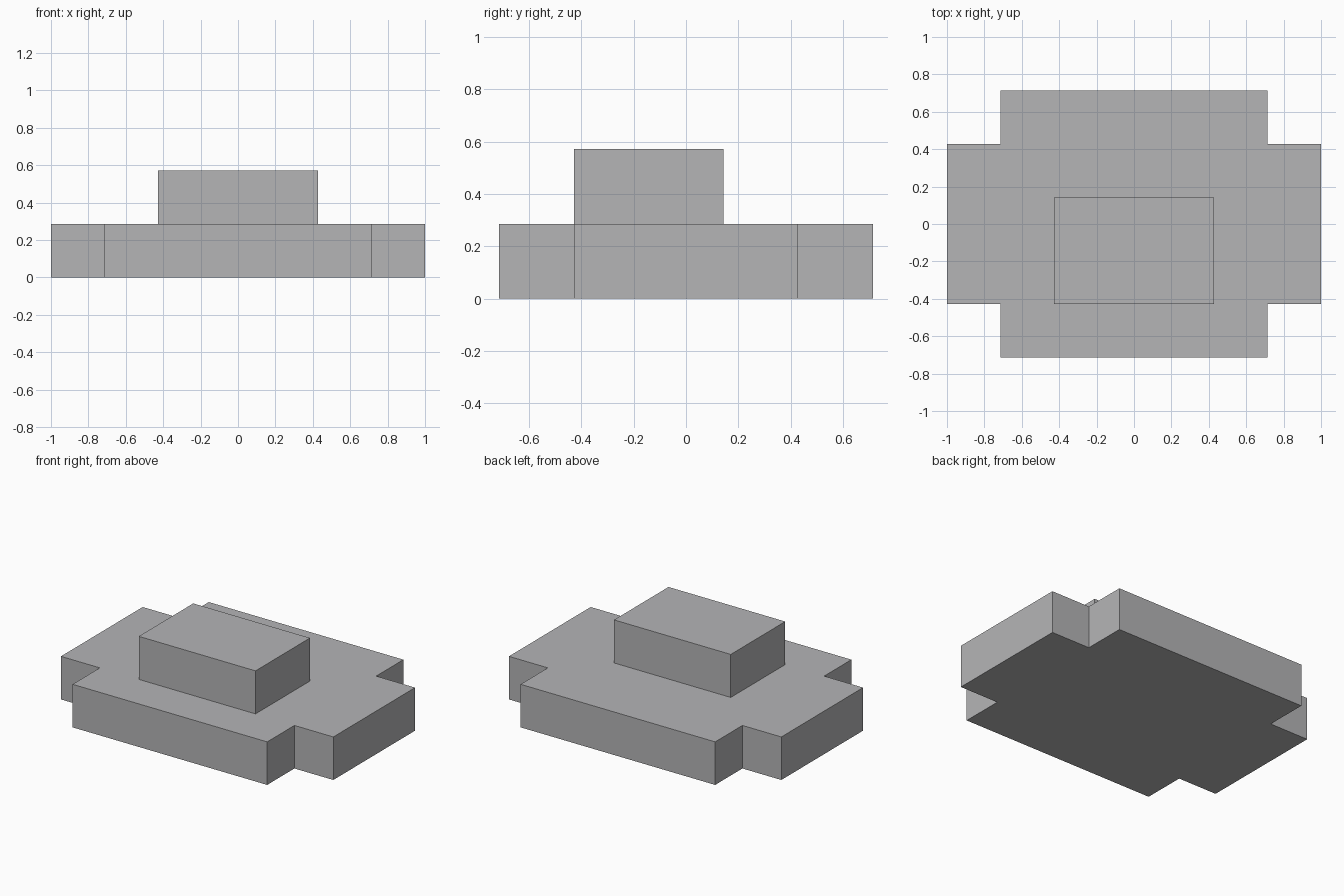
import bpy
import bmesh

cube = bpy.data.objects.get("Cube")
if cube:
    bpy.data.objects.remove(cube, do_unlink=True)

U = 1 / 7  # grid module of the design

grey = bpy.data.materials.new("neutral_grey")
grey.use_nodes = True
colour = (0.46, 0.46, 0.47, 1)
grey.diffuse_color = colour
grey.node_tree.nodes["Principled BSDF"].inputs["Base Color"].default_value = colour


def prism(name, outline, bottom, top):
    """Extrude a flat outline, given in modules, into a closed solid."""
    bm = bmesh.new()
    face = bm.faces.new([bm.verts.new((x * U, y * U, bottom * U)) for x, y in outline])
    ext = bmesh.ops.extrude_face_region(bm, geom=[face])
    moved = [v for v in ext["geom"] if isinstance(v, bmesh.types.BMVert)]
    bmesh.ops.translate(bm, verts=moved, vec=(0, 0, (top - bottom) * U))
    bmesh.ops.recalc_face_normals(bm, faces=bm.faces)
    mesh = bpy.data.meshes.new(name)
    bm.to_mesh(mesh)
    bm.free()
    mesh.materials.append(grey)
    obj = bpy.data.objects.new(name, mesh)
    bpy.context.scene.collection.objects.link(obj)
    return obj


# Base slab with notched corners: one corner mirrored into four
corner = [(7, 3), (5, 3), (5, 5)]
outline = []
for sx, sy in ((1, 1), (-1, 1), (-1, -1), (1, -1)):
    points = [(x * sx, y * sy) for x, y in corner]
    outline += points if sx * sy > 0 else points[::-1]
prism("base_slab", outline, 0, 2)

# Raised block set towards the front
prism("raised_block", [(-3, -3), (3, -3), (3, 1), (-3, 1)], 2, 4)
